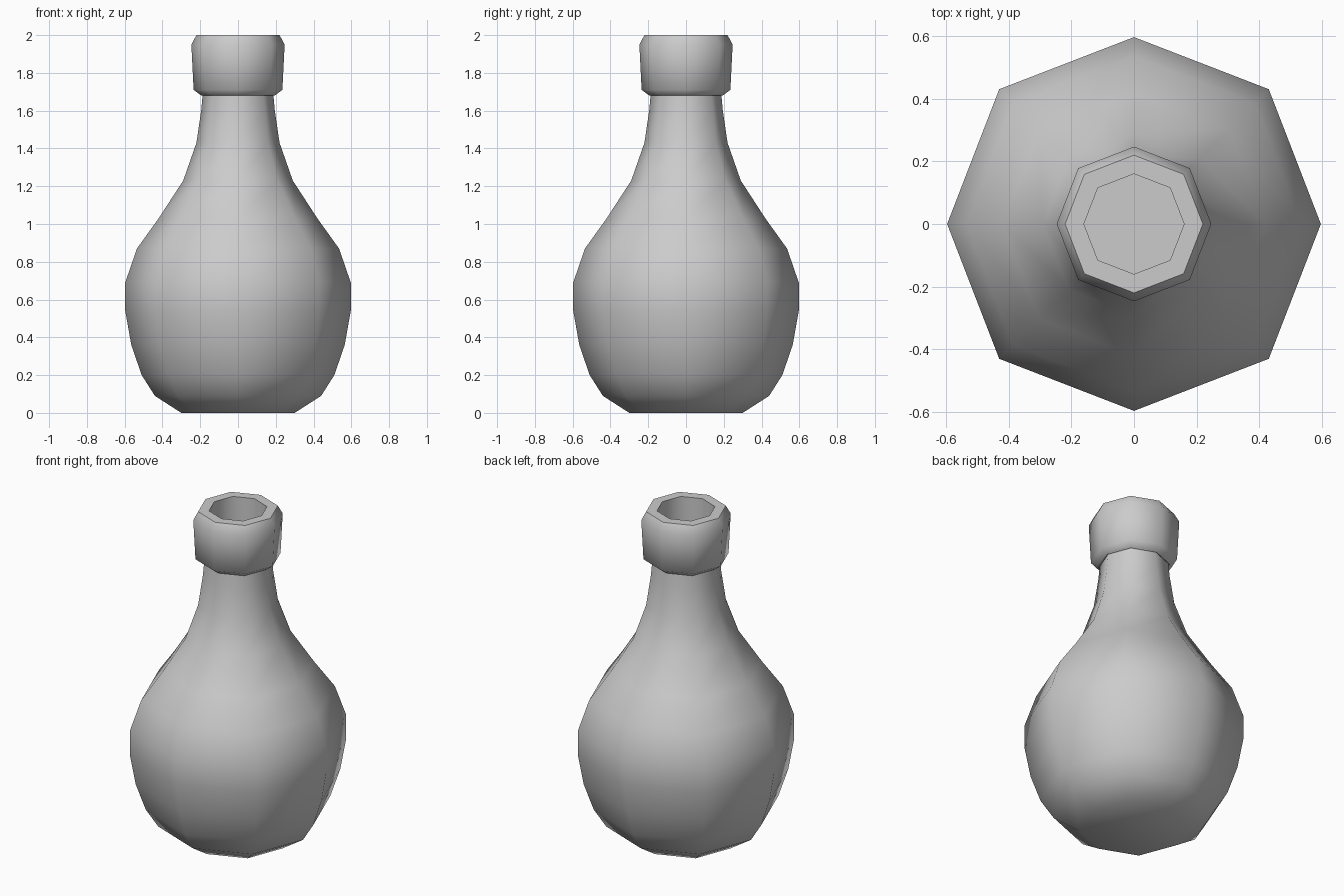
import bpy
import math

SIDES = 8

cube = bpy.data.objects.get("Cube")
if cube:
    bpy.data.objects.remove(cube, do_unlink=True)

glaze = bpy.data.materials.new("plain_grey")
glaze.use_nodes = True
grey = (0.6, 0.6, 0.6, 1)
glaze.diffuse_color = grey
glaze.node_tree.nodes["Principled BSDF"].inputs["Base Color"].default_value = grey


def lathe(name, profile):
    """Spin a bottom-to-top (radius, height) profile into a closed eight-sided solid."""
    verts, faces = [], []
    for radius, z in profile:
        for i in range(SIDES):
            a = math.tau * i / SIDES
            r = radius * (1.02 if i % 2 else 1)  # corners bulge slightly
            verts.append((r * math.cos(a), r * math.sin(a), z))
    for ring in range(len(profile) - 1):
        for i in range(SIDES):
            low, nxt = ring * SIDES, (i + 1) % SIDES
            faces.append((low + i, low + nxt, low + SIDES + nxt, low + SIDES + i))
    faces.append(tuple(reversed(range(SIDES))))
    faces.append(tuple(range(len(verts) - SIDES, len(verts))))
    mesh = bpy.data.meshes.new(name)
    mesh.from_pydata(verts, [], faces)
    mesh.materials.append(glaze)
    obj = bpy.data.objects.new(name, mesh)
    bpy.context.collection.objects.link(obj)
    bpy.ops.object.select_all(action="DESELECT")
    obj.select_set(True)
    bpy.context.view_layer.objects.active = obj
    bpy.ops.object.shade_smooth_by_angle(angle=math.radians(50))
    return obj


# Bottle: round belly, sloping shoulder, narrow neck, then collar,
# lip and the recessed mouth, all in one continuous skin
lathe("flask", [
    (0.30, 0), (0.44, 0.09), (0.51, 0.2), (0.565, 0.36), (0.597, 0.54),
    (0.597, 0.69), (0.535, 0.87), (0.42, 1.03), (0.29, 1.23), (0.22, 1.43),
    (0.195, 1.6), (0.187, 1.685),
    (0.195, 1.68), (0.235, 1.71), (0.247, 1.95), (0.22, 2.0),
    (0.16, 2.0), (0.16, 1.7),
])
